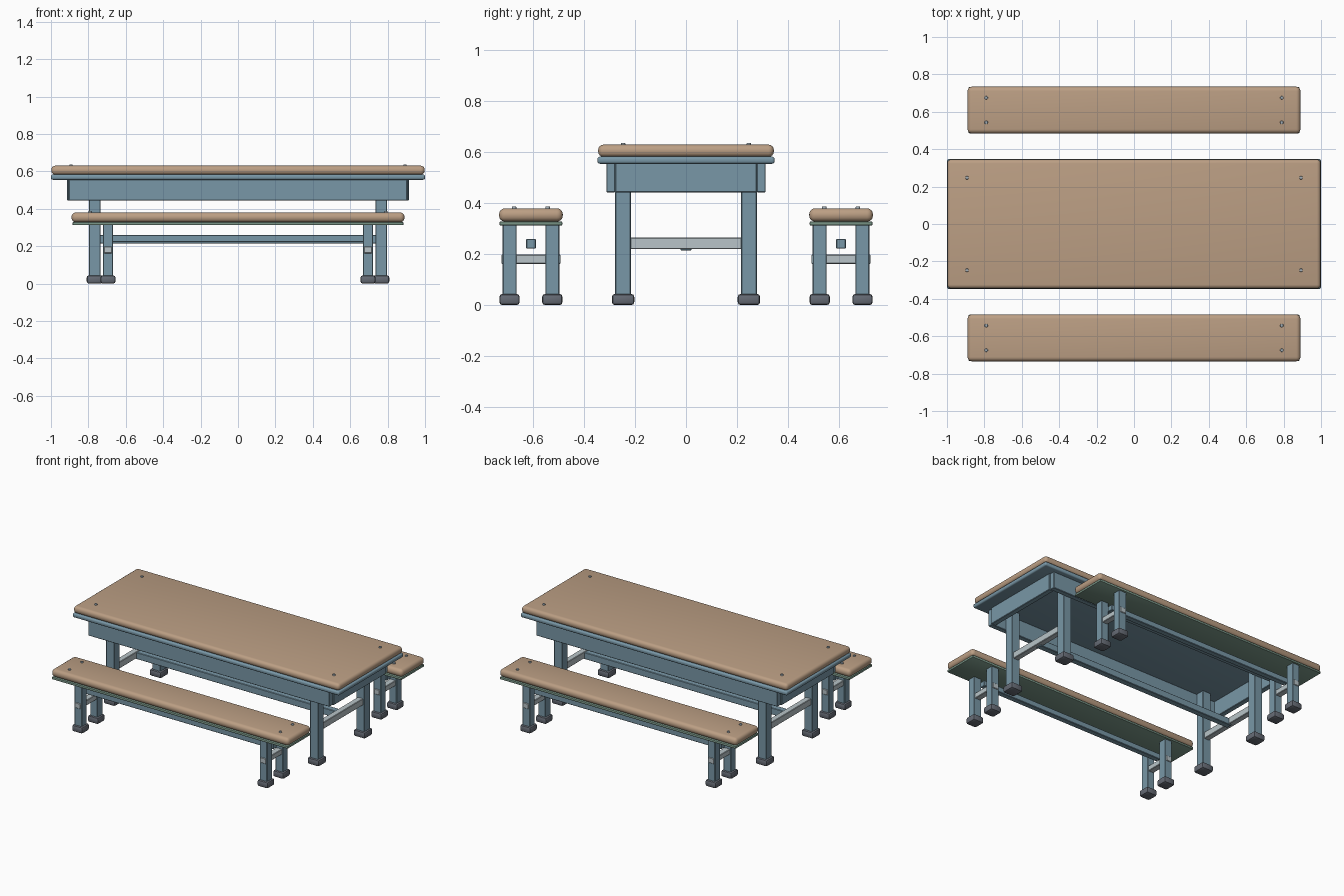
import bpy, bmesh

if "Cube" in bpy.data.objects:
    bpy.data.objects.remove(bpy.data.objects["Cube"])


def material(name, rgb):
    m = bpy.data.materials.new(name)
    m.diffuse_color = (*rgb, 1)
    m.use_nodes = True
    m.node_tree.nodes["Principled BSDF"].inputs["Base Color"].default_value = m.diffuse_color
    return m


WOOD = material("tan wood", (0.50, 0.345, 0.23))
BLUE = material("slate blue paint", (0.19, 0.31, 0.385))
GREEN = material("grey green trim", (0.19, 0.30, 0.24))
PALE = material("pale grey bar", (0.48, 0.55, 0.58))
DARK = material("dark grey rubber", (0.13, 0.145, 0.175))
BOLT = material("bolt grey", (0.36, 0.43, 0.48))


def finish(name, bm, mat):
    mesh = bpy.data.meshes.new(name)
    bm.to_mesh(mesh)
    bm.free()
    mesh.materials.append(mat)
    ob = bpy.data.objects.new(name, mesh)
    bpy.context.collection.objects.link(ob)
    bpy.ops.object.select_all(action='DESELECT')
    ob.select_set(True)
    bpy.context.view_layer.objects.active = ob
    bpy.ops.object.shade_smooth_by_angle()
    return ob


def box(name, mat, x, y, z, bevel=0.003, segments=1):
    """Bevelled box from (min, max) ranges on each axis."""
    bm = bmesh.new()
    bmesh.ops.create_cube(bm, size=1)
    for v in bm.verts:
        v.co = [(r[0] + r[1]) / 2 + c * (r[1] - r[0]) for r, c in zip((x, y, z), v.co)]
    bmesh.ops.bevel(bm, geom=bm.edges[:], offset=bevel, segments=segments,
                    profile=0.5, affect='EDGES', clamp_overlap=True)
    return finish(name, bm, mat)


def around(c, half):
    return (c - half, c + half)


def bolt(name, x, y, z):
    bm = bmesh.new()
    bmesh.ops.create_cone(bm, cap_ends=True, segments=12, radius1=0.01, radius2=0.008, depth=0.012)
    bmesh.ops.translate(bm, verts=bm.verts, vec=(x, y, z))
    finish(name, bm, BOLT)


def leg(name, x, y, half, top, foot_half):
    box(name + "_leg", BLUE, around(x, half), around(y, half), (0.02, top))
    box(name + "_foot", DARK, around(x, foot_half), around(y, foot_half), (0, 0.044), 0.012, 2)


# Table top and the painted trim beneath it
box("table_top", WOOD, (-0.998, 0.998), (-0.345, 0.345), (0.582, 0.63), 0.021, 4)
box("table_trim", BLUE, (-1, 1), (-0.348, 0.348), (0.555, 0.583), 0.01, 3)

# Open apron frame
for s in (-1, 1):
    box("apron_side", BLUE, (-0.905, 0.905), around(s * 0.295, 0.018), (0.443, 0.557))
    box("apron_end", BLUE, around(s * 0.895, 0.018), (-0.278, 0.278), (0.443, 0.557))

# Table legs, feet, bolts and stretchers
for sx in (-1, 1):
    for sy in (-1, 1):
        leg("table", sx * 0.765, sy * 0.247, 0.031, 0.557, 0.044)
        bolt("table_bolt", sx * 0.893, sy * 0.247, 0.631)
    box("table_cross_bar", PALE, around(sx * 0.765, 0.02), (-0.23, 0.23), (0.22, 0.265))
box("table_long_rail", BLUE, (-0.765, 0.765), (-0.021, 0.021), (0.214, 0.26))

# Two benches
for side in (-1, 1):
    cy = side * 0.609
    box("bench_seat", WOOD, (-0.89, 0.89), around(cy, 0.125), (0.328, 0.38), 0.023, 4)
    box("bench_trim", GREEN, (-0.885, 0.885), around(cy, 0.124), (0.312, 0.329), 0.006, 2)
    box("bench_long_rail", BLUE, (-0.705, 0.705), around(cy, 0.019), (0.222, 0.26))
    for sx in (-1, 1):
        for sy in (-1, 1):
            leg("bench", sx * 0.695, cy + sy * 0.084, 0.0275, 0.315, 0.04)
            bolt("bench_bolt", sx * 0.79, cy + sy * 0.066, 0.381)
        box("bench_cross_bar", PALE, around(sx * 0.695, 0.021), around(cy, 0.116), (0.162, 0.198))
